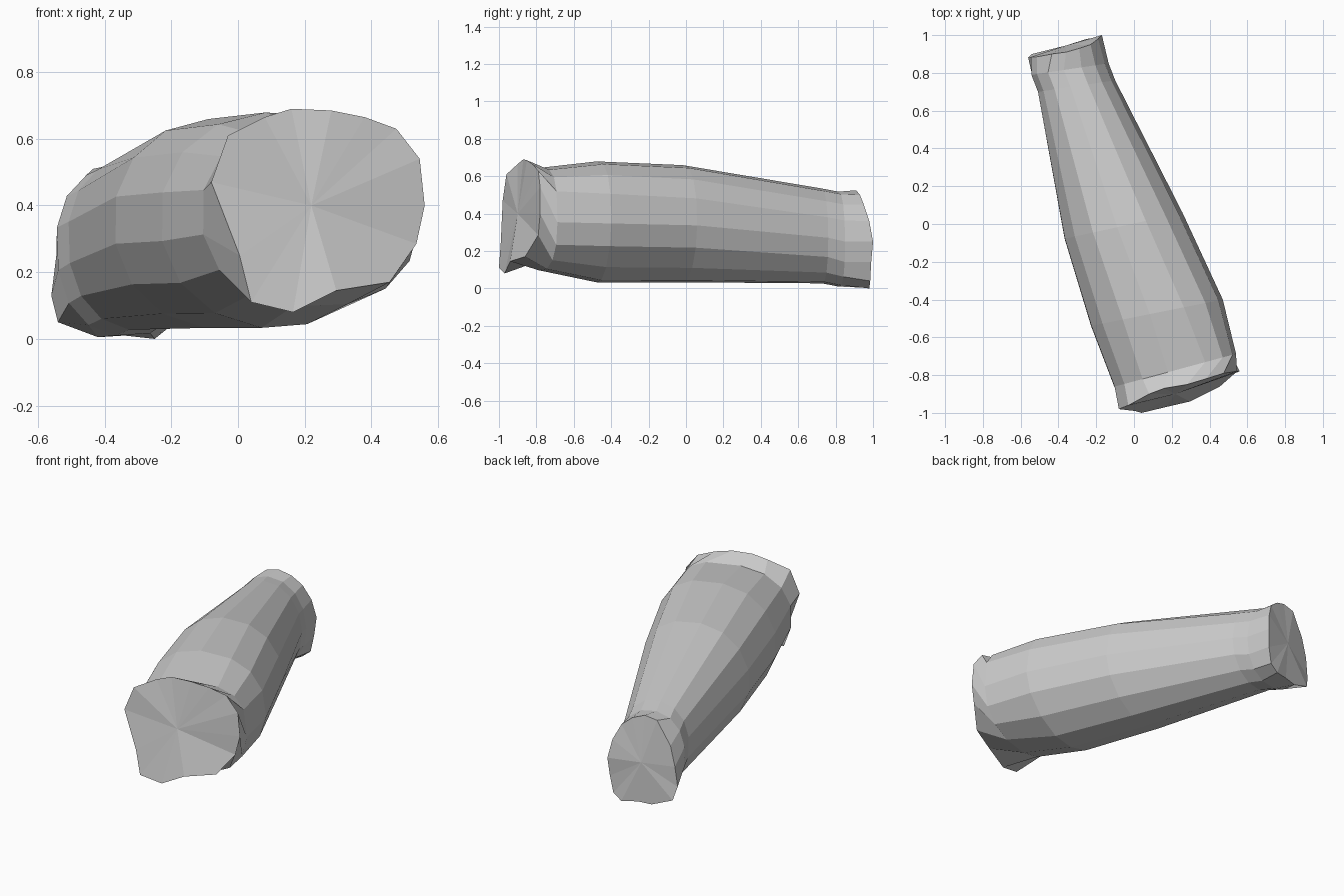
import bpy, bmesh
from math import cos, sin, radians, copysign

if "Cube" in bpy.data.objects:
    bpy.data.objects.remove(bpy.data.objects["Cube"])

# Outlines (x, y, z) of the two cut ends, clockwise from the left in front view
FRONT = [(-.08, -.98, .47), (-.03, -.96, .61), (.08, -.90, .665), (.16, -.87, .69), (.28, -.85, .685),
         (.38, -.82, .665), (.475, -.79, .63), (.545, -.78, .54), (.56, -.78, .40), (.535, -.79, .285),
         (.455, -.86, .17), (.295, -.94, .145), (.165, -.97, .08), (.04, -1.0, .11), (.005, -.99, .25)]
BACK = [(-.545, .885, .25), (-.515, .885, .37), (-.435, .90, .51), (-.36, .91, .525), (-.29, .93, .50),
        (-.23, .95, .45), (-.19, .98, .36), (-.17, 1.0, .25), (-.18, .99, .14), (-.20, .985, .04),
        (-.25, .98, .0), (-.34, .95, .01), (-.42, .93, .005), (-.54, .90, .05), (-.56, .88, .13)]
SIDES = len(FRONT)


def section(cx, cy, cz, rx, rz, slope=.2, lean=.02, corners=(.95, .78, 1.12, .95)):
    """Rounded cross-section; corners = squareness at top left, top right, low right, low left."""
    tl, tr, lr, ll = corners
    pts = []
    for i in range(SIDES):
        a = radians(166 - i * 360 / SIDES)
        c, s = cos(a), sin(a)
        power = (tr if c > 0 else tl) if s > 0 else (lr if c > 0 else ll)
        u = copysign(abs(c) ** power, c)
        v = copysign(abs(s) ** power, s)
        x = rx * u - lean * rz * v
        pts.append((cx + x, cy + slope * x, cz + rz * v))
    return pts


# Rings from the wide end to the narrow end
rings = [
    FRONT,
    section(.215, -.775, .37, .325, .275, slope=.27, corners=(.9, .62, .85, .9)),
    section(.118, -.47, .355, .352, .325),
    section(-.058, -.01, .345, .315, .315, slope=.22, corners=(.95, .85, 1.1, .95)),
    section(-.305, .73, .28, .205, .255, slope=.15, lean=.05, corners=(.9, .95, 1, .9)),
    section(-.34, .82, .263, .205, .255, slope=.15, lean=.05, corners=(.9, .95, .9, .85)),
    BACK,
]

# Tapered limb skin with fan caps on both cut ends
bm = bmesh.new()
loops = [[bm.verts.new(p) for p in ring] for ring in rings]
for a, b in zip(loops, loops[1:]):
    for i in range(SIDES):
        j = (i + 1) % SIDES
        bm.faces.new((a[i], a[j], b[j], b[i]))
for loop, centre in ((loops[0], (.22, -.90, .40)), (loops[-1], (-.36, .945, .25))):
    hub = bm.verts.new(centre)
    for i in range(SIDES):
        bm.faces.new((loop[i], loop[(i + 1) % SIDES], hub))
bmesh.ops.recalc_face_normals(bm, faces=bm.faces)
mesh = bpy.data.meshes.new("limb_segment")
bm.to_mesh(mesh)
bm.free()
limb = bpy.data.objects.new("limb_segment", mesh)
bpy.context.collection.objects.link(limb)
